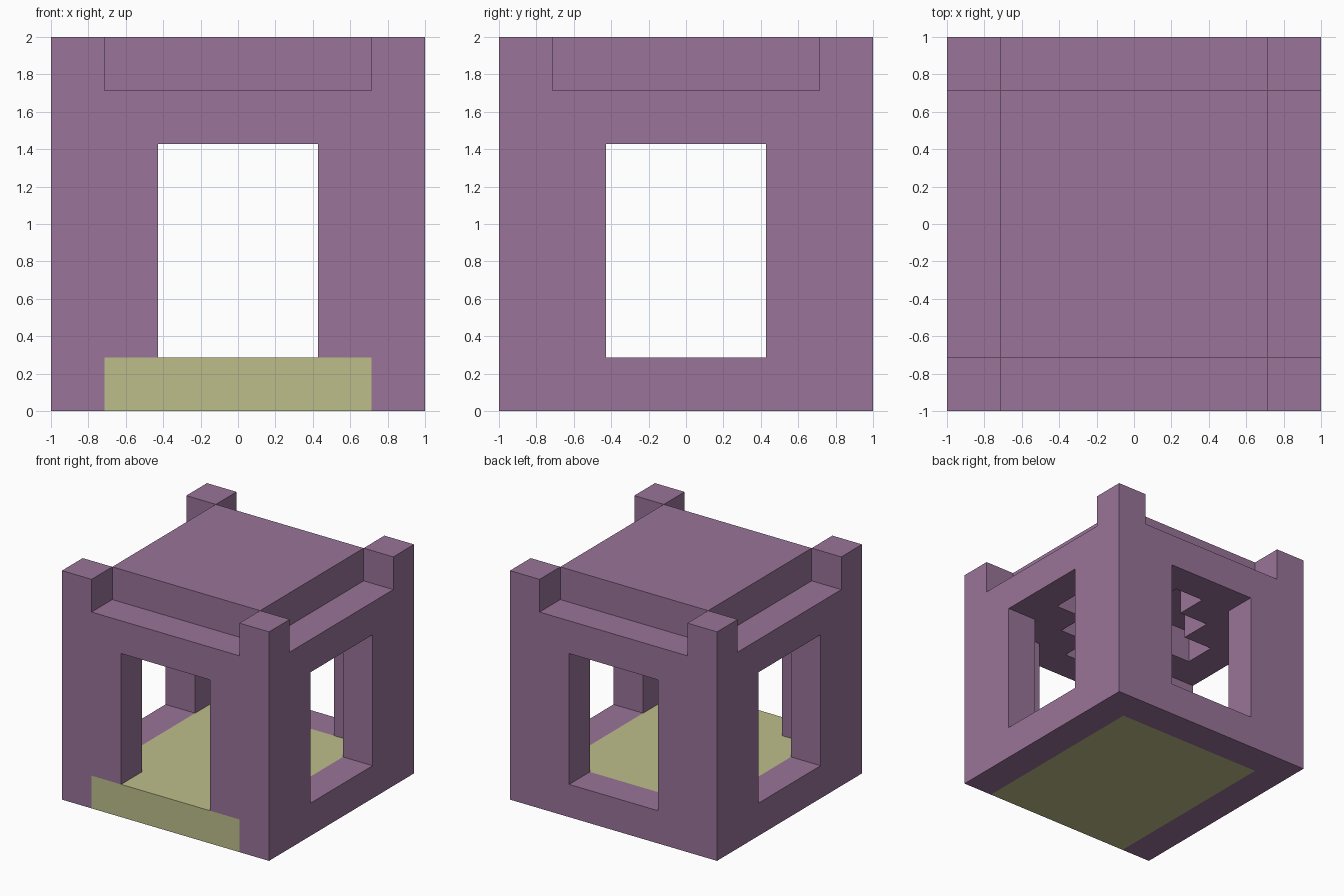
import bpy
import bmesh

cube = bpy.data.objects.get("Cube")
if cube:
    bpy.data.objects.remove(cube, do_unlink=True)

CELL = 2 / 7  # the whole design sits on a seven-cell grid


def material(name, rgb):
    mat = bpy.data.materials.new(name)
    mat.use_nodes = True
    colour = (*rgb, 1)
    mat.diffuse_color = colour
    mat.node_tree.nodes["Principled BSDF"].inputs["Base Color"].default_value = colour
    return mat


purple = material("dusty_purple", (0.32, 0.175, 0.315))
olive = material("pale_olive", (0.51, 0.515, 0.26))


def prism(name, outlines, bottom, top, mat):
    """Extrude flat outlines (inner ones become holes) between two cell levels."""
    curve = bpy.data.curves.new(name, "CURVE")
    curve.dimensions = "2D"
    curve.fill_mode = "BOTH"
    curve.extrude = (top - bottom) * CELL / 2
    for outline in outlines:
        spline = curve.splines.new("POLY")
        spline.points.add(len(outline) - 1)
        for point, (x, y) in zip(spline.points, outline):
            point.co = (x * CELL, y * CELL, 0, 1)
        spline.use_cyclic_u = True
    helper = bpy.data.objects.new(name + "_profile", curve)
    bpy.context.scene.collection.objects.link(helper)
    bpy.context.view_layer.update()
    graph = bpy.context.evaluated_depsgraph_get()
    mesh = bpy.data.meshes.new_from_object(helper.evaluated_get(graph))
    bpy.data.objects.remove(helper, do_unlink=True)

    # Weld the caps to the sides and place the part at its level
    bm = bmesh.new()
    bm.from_mesh(mesh)
    bmesh.ops.remove_doubles(bm, verts=bm.verts, dist=1e-4)
    bmesh.ops.translate(bm, verts=bm.verts, vec=(0, 0, (bottom + top) * CELL / 2))
    bmesh.ops.recalc_face_normals(bm, faces=bm.faces)
    for face in bm.faces:
        face.smooth = False
        face.material_index = 0
    bm.to_mesh(mesh)
    bm.free()
    mesh.materials.clear()
    mesh.materials.append(mat)
    obj = bpy.data.objects.new(name, mesh)
    bpy.context.scene.collection.objects.link(obj)
    return obj


def rect(x0, y0, x1, y1):
    return [(x0, y0), (x1, y0), (x1, y1), (x0, y1)]


OUT, IN, DOOR = 3.5, 2.5, 1.5
outer = rect(-OUT, -OUT, OUT, OUT)
inner = rect(-IN, -IN, IN, IN)

# Floor: olive inlay reaching the front edge, wrapped by a purple surround
prism("floor_inlay", [rect(-IN, -OUT, IN, IN)], 0, 1, olive)
surround = [(-OUT, -OUT), (-IN, -OUT), (-IN, IN), (IN, IN),
            (IN, -OUT), (OUT, -OUT), (OUT, OUT), (-OUT, OUT)]
prism("floor_surround", [surround], 0, 1, purple)

# Corner piers (L-shaped in plan) and the short posts on the roof corners
pier = [(OUT, OUT), (DOOR, OUT), (DOOR, IN), (IN, IN), (IN, DOOR), (OUT, DOOR)]
post = rect(IN, IN, OUT, OUT)
for sx, side in ((1, "left"), (-1, "right")):
    for sy, end in ((-1, "front"), (1, "back")):
        def flip(outline):
            return [(sx * x, sy * y) for x, y in outline]
        prism(f"pier_{end}_{side}", [flip(pier)], 1, 5, purple)
        prism(f"roof_post_{end}_{side}", [flip(post)], 6, 7, purple)

# Ceiling plate with a stepped diamond recess, open to the room below
quarter = [(IN, -0.5), (IN, 0.5), (DOOR, 0.5), (DOOR, DOOR), (0.5, DOOR)]
diamond = []
for _ in range(4):
    diamond += quarter
    quarter = [(-y, x) for x, y in quarter]
prism("ceiling_plate", [outer, diamond], 5, 6, purple)

# Raised roof slab between the posts
prism("roof_slab", [inner], 6, 7, purple)
